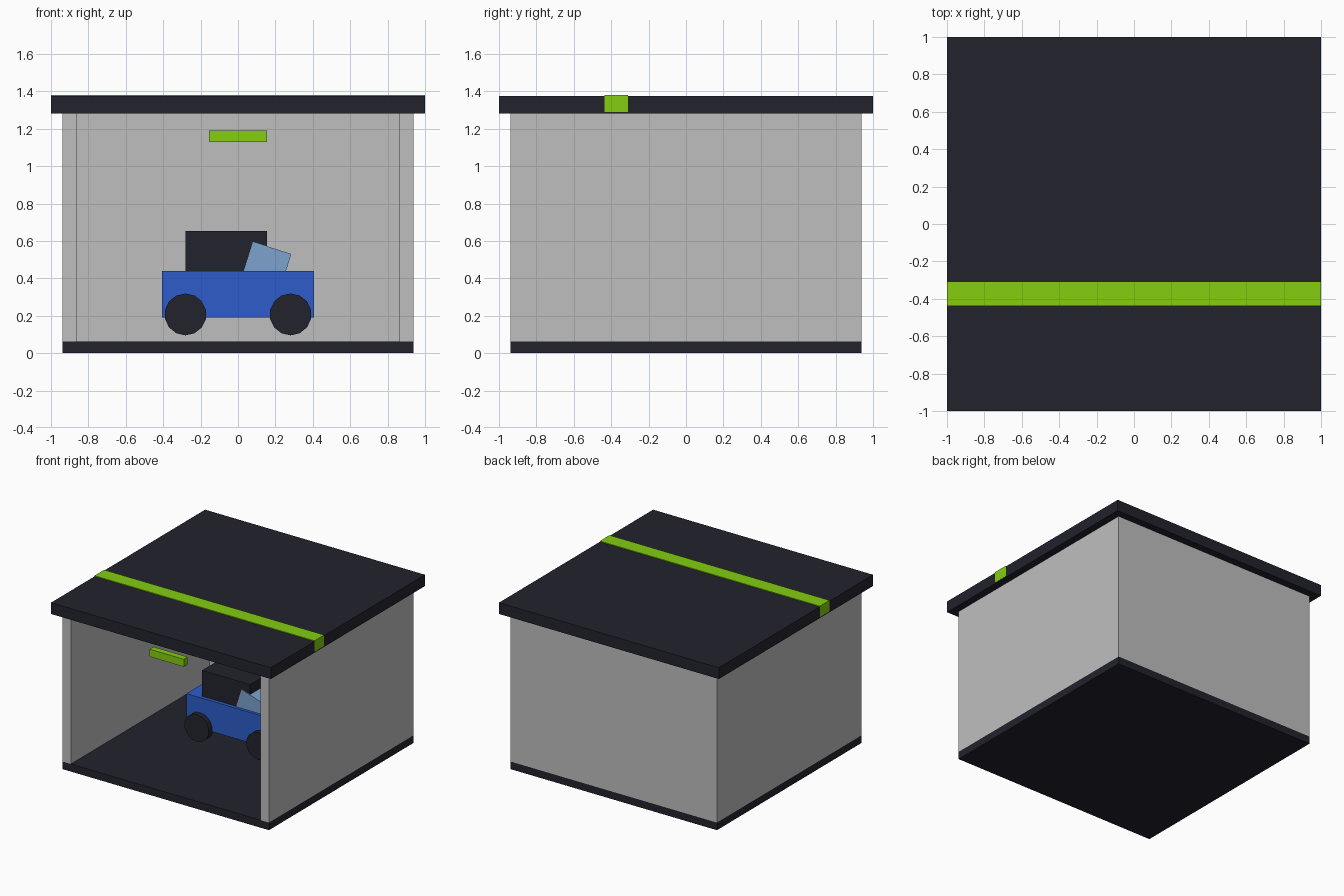
import bpy, math

if "Cube" in bpy.data.objects:
    bpy.data.objects.remove(bpy.data.objects["Cube"])


def mat(name, rgb):
    m = bpy.data.materials.new(name)
    m.diffuse_color = (*rgb, 1)
    m.use_nodes = True
    m.node_tree.nodes["Principled BSDF"].inputs["Base Color"].default_value = m.diffuse_color
    return m


DARK = mat("charcoal", (0.016, 0.016, 0.026))
GREY = mat("wall_grey", (0.52, 0.52, 0.52))
GREEN = mat("lime_green", (0.23, 0.61, 0.005))
BLUE = mat("car_blue", (0.026, 0.108, 0.60))
GLASS = mat("glass_blue", (0.20, 0.36, 0.62))


def box(name, x, y, z, material):
    """Box from (min, max) ranges."""
    r = (x, y, z)
    bpy.ops.mesh.primitive_cube_add(size=1, location=[(a + b) / 2 for a, b in r])
    o = bpy.context.object
    o.name = name
    o.scale = [b - a for a, b in r]
    bpy.ops.object.transform_apply(location=False, rotation=False, scale=True)
    o.data.materials.append(material)
    return o


# Garage shell, open at the front
H, T = 0.938, 0.075
box("floor_slab", (-H, H), (-H, H), (0, 0.062), DARK)
box("back_wall", (-H + T, H - T), (H - T, H), (0.062, 1.282), GREY)
box("left_wall", (-H, -H + T), (-H, H), (0.062, 1.282), GREY)
box("right_wall", (H - T, H), (-H, H), (0.062, 1.282), GREY)

# Roof with a stripe wrapping over its ends
box("roof", (-0.9992, 0.9992), (-1, 1), (1.282, 1.375), DARK)
box("roof_stripe", (-1, 1), (-0.435, -0.31), (1.29, 1.381), GREEN)

# Small sign bar in the doorway
box("sign_bar", (-0.155, 0.155), (-0.925, -0.875), (1.128, 1.19), GREEN)

# Car
CY = 0.125
box("car_body", (-0.405, 0.405), (CY - 0.217, CY + 0.217), (0.19, 0.44), BLUE)
box("car_cabin", (-0.282, 0.155), (CY - 0.188, CY + 0.188), (0.435, 0.653), DARK)
screen = box("car_windscreen", (0.0465, 0.2615), (CY - 0.194, CY + 0.194),
             (0.377, 0.567), GLASS)
screen.rotation_euler.y = math.radians(17.5)

for end, x in (("rear", -0.281), ("front", 0.281)):
    for side, s in (("near", -1), ("far", 1)):
        bpy.ops.mesh.primitive_cylinder_add(
            vertices=14, radius=0.112, depth=0.06,
            location=(x, CY + s * 0.231, 0.207),
            rotation=(math.pi / 2, math.pi / 2, 0))
        w = bpy.context.object
        w.name = f"{end}_{side}_wheel"
        w.rotation_euler = (math.pi / 2, 0, 0)
        w.data.materials.append(DARK)
